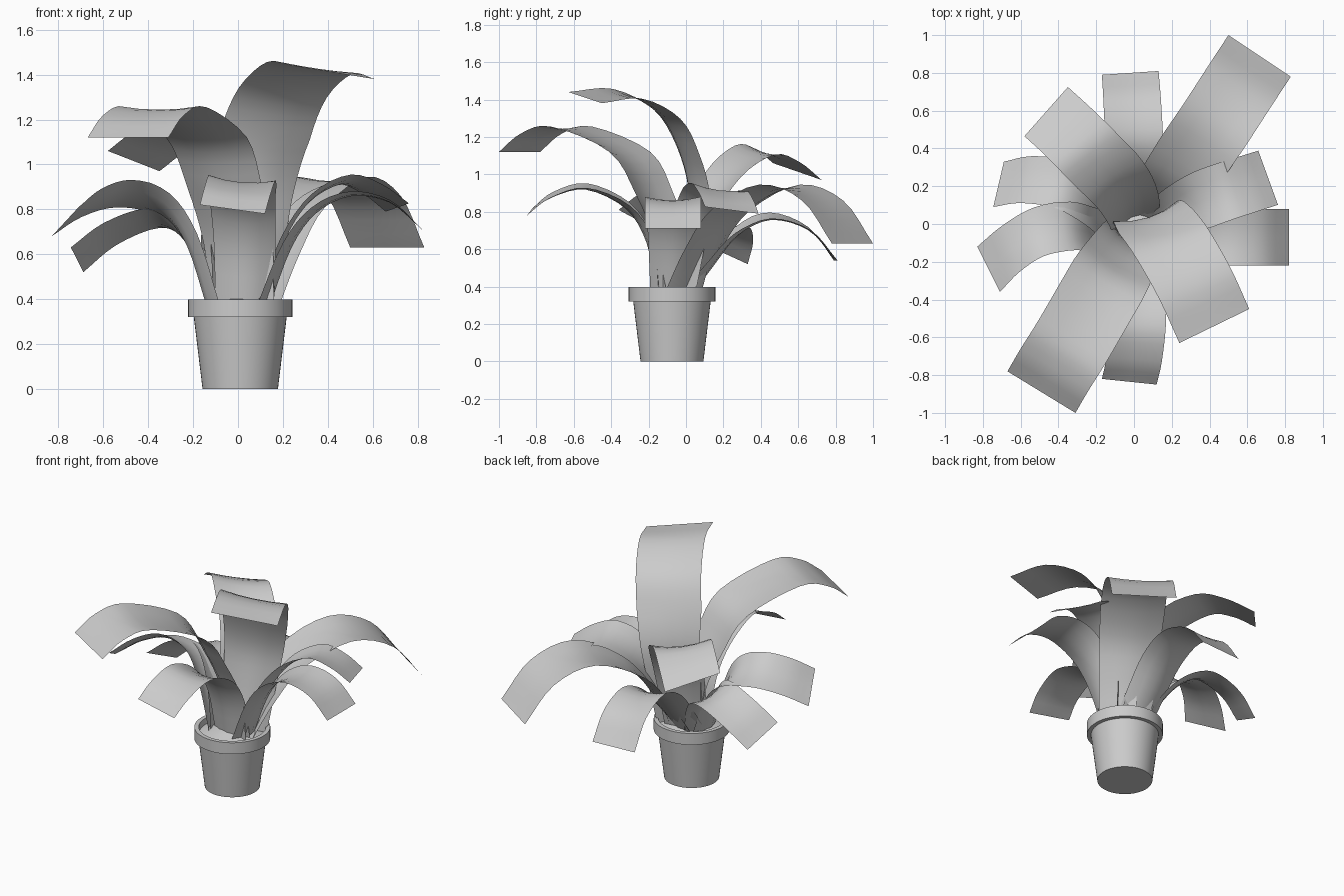
import bpy, bmesh, math
from mathutils import Vector

PX, PY = 0.01, -0.075          # pot axis


def finish(name, bm, angle=35):
    me = bpy.data.meshes.new(name)
    bm.to_mesh(me)
    bm.free()
    ob = bpy.data.objects.new(name, me)
    bpy.context.collection.objects.link(ob)
    bpy.ops.object.select_all(action='DESELECT')
    ob.select_set(True)
    bpy.context.view_layer.objects.active = ob
    bpy.ops.object.shade_smooth_by_angle(angle=math.radians(angle))
    return ob


def lathe(name, profile, n=48):
    bm = bmesh.new()
    rings = []
    for r, z in profile:
        if r == 0:
            rings.append([bm.verts.new((PX, PY, z))] * n)
        else:
            rings.append([bm.verts.new((PX + r * math.cos(2 * math.pi * i / n),
                                        PY + r * math.sin(2 * math.pi * i / n), z)) for i in range(n)])
    for a, b in zip(rings, rings[1:]):
        for i in range(n):
            j = (i + 1) % n
            vs = list(dict.fromkeys((a[i], a[j], b[j], b[i])))
            bm.faces.new(vs)
    return finish(name, bm)


def spline(pts, steps=4):
    """Catmull-Rom curve through the points."""
    p = [Vector(q) for q in pts]
    p = [2 * p[0] - p[1]] + p + [2 * p[-1] - p[-2]]
    out = []
    for k in range(1, len(p) - 2):
        a, b, c, d = p[k - 1:k + 3]
        for s in range(steps):
            t = s / steps
            out.append(0.5 * (2 * b + (c - a) * t + (2 * a - 5 * b + 4 * c - d) * t * t
                              + (3 * b - a - 3 * c + d) * t ** 3))
    return out + [p[-2]]


def leaf(name, centre, half_base, half_mid, half_tip, cup=0.055):
    """Gutter-shaped ribbon; half-width vector blends base > mid > tip, cupping fades to the tip."""
    bm = bmesh.new()
    line = spline(centre)
    n = len(line) - 1
    hb, hm, ht = Vector(half_base), Vector(half_mid), Vector(half_tip)
    halves = [hb.lerp(hm, 2 * i / n) if 2 * i < n else hm.lerp(ht, 2 * i / n - 1) for i in range(n + 1)]
    side = -1 if halves[-1].cross(line[-1] - line[-2]).z > 0 else 1
    rows = []
    for i, (c, h) in enumerate(zip(line, halves)):
        down = h.cross(line[min(i + 1, n)] - line[max(i - 1, 0)]).normalized() * side
        rows.append([bm.verts.new(c + h * s + down * cup * (1 - i / n) * (1 - s * s))
                     for s in (-1, -0.5, 0, 0.5, 1)])
    for a, b in zip(rows, rows[1:]):
        for k in range(4):
            bm.faces.new((a[k], a[k + 1], b[k + 1], b[k]))
    finish(name, bm, 60)


# Pot with rim, and soil
lathe("pot", [(0, 0), (0.168, 0), (0.207, 0.32), (0.232, 0.32), (0.232, 0.397),
              (0.205, 0.397), (0.198, 0.35)])
lathe("soil", [(0.2, 0.36), (0.12, 0.385), (0.05, 0.415), (0, 0.425)])

# Leaves
leaf("leaf_back_right", [(0.05, -0.03, 0.36), (0.13, 0.09, 0.6), (0.23, 0.24, 0.81), (0.41, 0.5, 0.945),
                         (0.56, 0.73, 0.86), (0.665, 0.89, 0.63)],
     (0.13, -0.087, 0), (0.165, -0.11, 0), (0.165, -0.11, 0))
leaf("leaf_front_left", [(0.02, -0.06, 0.36), (0.0, -0.08, 0.65), (-0.06, -0.17, 0.9), (-0.14, -0.3, 1.12),
                         (-0.32, -0.61, 1.255), (-0.42, -0.77, 1.22), (-0.49, -0.89, 1.12)],
     (0.14, -0.085, 0), (0.18, -0.11, 0), (0.18, -0.11, 0))
leaf("leaf_tall", [(0.04, 0.0, 0.36), (0.05, 0.05, 0.65), (0.07, 0.07, 0.9), (0.12, 0.01, 1.13),
                   (0.2, -0.1, 1.32), (0.32, -0.31, 1.43), (0.425, -0.54, 1.41)],
     (0.14, 0.05, 0), (0.2, 0.06, -0.02), (0.185, 0.09, -0.03))
leaf("leaf_back", [(0, -0.03, 0.36), (0, 0.1, 0.52), (0, 0.26, 0.7), (0, 0.45, 0.78),
                   (-0.01, 0.66, 0.71), (-0.02, 0.8, 0.54)],
     (0.13, 0, 0), (0.155, 0, -0.02), (0.15, 0.01, 0))
leaf("leaf_front", [(0.03, -0.1, 0.36), (0.03, -0.17, 0.65), (0.02, -0.3, 0.84), (0.02, -0.53, 0.94),
                    (0, -0.72, 0.89), (-0.025, -0.835, 0.8)],
     (0.13, 0, 0), (0.15, 0, -0.01), (0.145, -0.015, -0.02))
leaf("leaf_right", [(0.08, -0.07, 0.36), (0.2, -0.07, 0.65), (0.33, -0.07, 0.81), (0.5, -0.07, 0.88),
                    (0.68, -0.07, 0.84), (0.82, -0.07, 0.71)],
     (0, -0.12, 0), (0, -0.15, 0), (0, -0.15, 0))
leaf("leaf_right_rear", [(0.06, -0.04, 0.36), (0.16, 0.03, 0.66), (0.29, 0.1, 0.85), (0.46, 0.165, 0.935),
                         (0.6, 0.21, 0.89), (0.71, 0.245, 0.808)],
     (-0.02, 0.12, 0), (-0.04, 0.15, -0.02), (-0.052, 0.143, -0.018))
leaf("leaf_back_left", [(0.01, -0.02, 0.36), (0, 0.07, 0.75), (-0.07, 0.2, 1.0), (-0.23, 0.37, 1.13),
                        (-0.35, 0.49, 1.1), (-0.465, 0.595, 1.015)],
     (0.12, 0.06, 0), (0.15, 0.1, -0.02), (0.115, 0.13, -0.045))
leaf("leaf_left_rear", [(-0.06, -0.05, 0.36), (-0.13, 0.03, 0.56), (-0.24, 0.13, 0.71), (-0.38, 0.21, 0.76),
                        (-0.57, 0.235, 0.69), (-0.717, 0.21, 0.575)],
     (0.03, 0.11, 0), (0.03, 0.13, -0.04), (0.028, 0.12, -0.055))
leaf("leaf_left", [(-0.08, -0.07, 0.36), (-0.19, -0.04, 0.66), (-0.32, -0.01, 0.82), (-0.5, -0.04, 0.87),
                   (-0.65, -0.13, 0.83), (-0.77, -0.24, 0.745)],
     (0, -0.12, 0.01), (0.02, -0.13, 0.06), (0.06, -0.12, 0.065))
